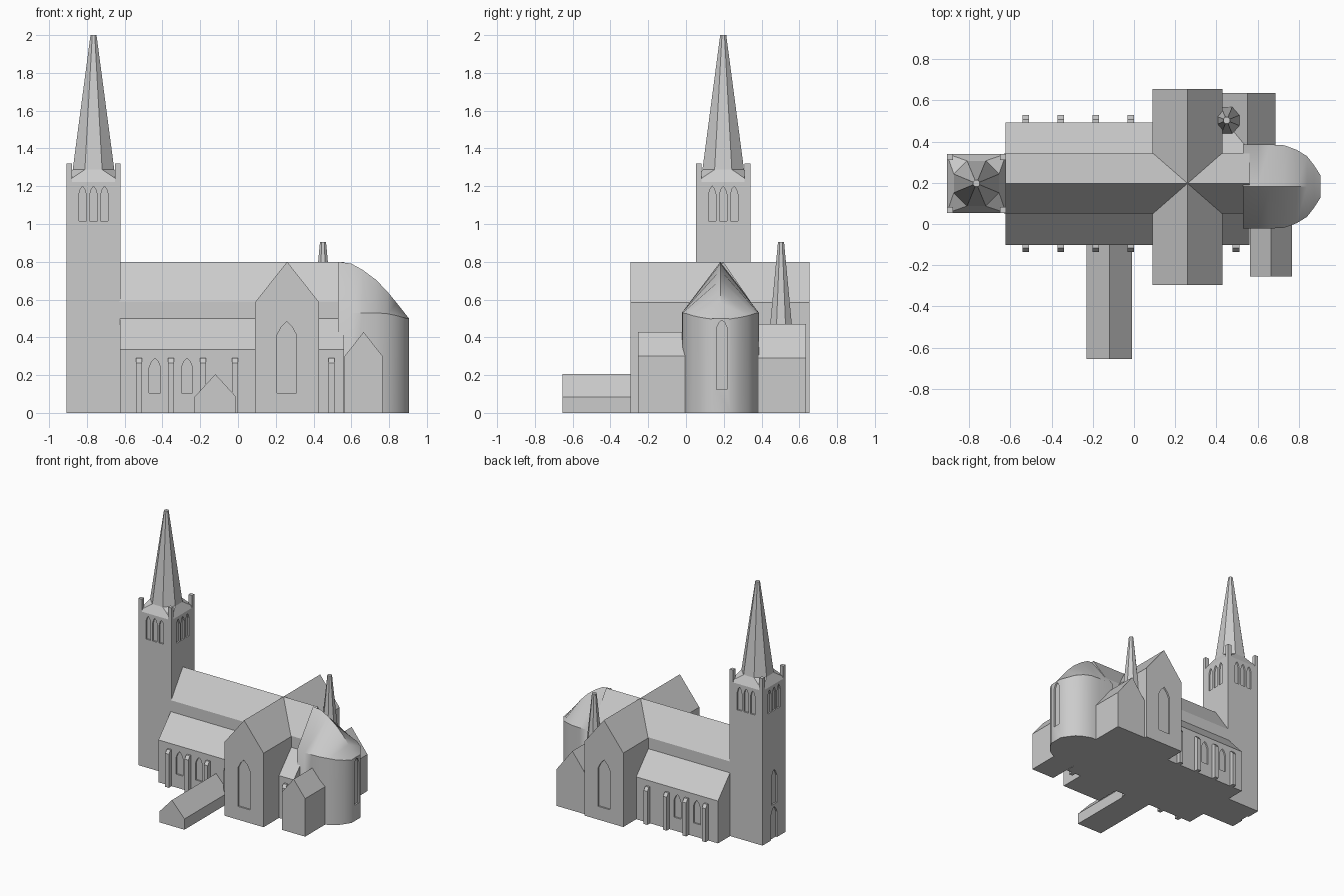
import bpy, bmesh, math

if "Cube" in bpy.data.objects:
    bpy.data.objects.remove(bpy.data.objects["Cube"])

stone = bpy.data.materials.new("grey stone")
stone.diffuse_color = (0.6, 0.6, 0.6, 1)
stone.use_nodes = True
stone.node_tree.nodes["Principled BSDF"].inputs["Base Color"].default_value = stone.diffuse_color


def finish(name, bm):
    bmesh.ops.recalc_face_normals(bm, faces=bm.faces)
    me = bpy.data.meshes.new(name)
    bm.to_mesh(me)
    bm.free()
    me.materials.append(stone)
    ob = bpy.data.objects.new(name, me)
    bpy.context.collection.objects.link(ob)
    return ob


def add_prism(bm, profile, axis, a, b):
    """Extrude a (horizontal, z) profile along x or y from a to b."""
    place = (lambda t, u, v: (t, u, v)) if axis == 'x' else (lambda t, u, v: (u, t, v))
    loft(bm, [[place(t, u, v) for u, v in profile] for t in (a, b)])


def loft(bm, rings):
    vs = [[bm.verts.new(p) for p in r] for r in rings]
    n = len(rings[0])
    for r, s in zip(vs, vs[1:]):
        for i in range(n):
            bm.faces.new((r[i], r[(i + 1) % n], s[(i + 1) % n], s[i]))
    bm.faces.new(vs[0])
    bm.faces.new(vs[-1])


def prism(name, profile, axis, a, b):
    bm = bmesh.new()
    add_prism(bm, profile, axis, a, b)
    return finish(name, bm)


def gable(c, half, eave, ridge):
    return [(c - half, 0), (c - half, eave), (c, ridge), (c + half, eave), (c + half, 0)]


def lancet(c, w, z0, shoulder, top):
    h = w / 2
    return [(c - h, z0), (c + h, z0), (c + h, shoulder), (c + h * 0.55, (shoulder + top) / 2 + 0.008),
            (c, top), (c - h * 0.55, (shoulder + top) / 2 + 0.008), (c - h, shoulder)]


def recess(ob, cuts, depth=0.012):
    """Cut shallow pointed openings: (profile, axis, wall position, inward sign)."""
    bm = bmesh.new()
    for prof, axis, wall, inward in cuts:
        add_prism(bm, prof, axis, wall - inward * 0.02, wall + inward * depth)
    cutter = finish("window_cutter", bm)
    cutter.hide_render = True
    mod = ob.modifiers.new("openings", 'BOOLEAN')
    mod.operation = 'DIFFERENCE'
    mod.solver = 'EXACT'
    mod.object = cutter
    bpy.context.view_layer.objects.active = ob
    bpy.ops.object.modifier_apply(modifier=mod.name)
    bpy.data.objects.remove(cutter)


CY = 0.197  # centre line of the church

# Nave and aisles
prism("nave", gable(CY, 0.145, 0.59, 0.80), 'x', -0.63, 0.56)
S, N = -0.102, 0.493
aisles = prism("aisles", [(S, 0), (S, 0.335), (0.052, 0.5), (0.342, 0.5), (N, 0.335), (N, 0)],
               'x', -0.625, 0.56)
recess(aisles, [(lancet(x, 0.06, 0.105, 0.24, 0.29), 'y', w, s)
                for x in (-0.44, -0.27) for w, s in ((S, 1), (N, -1))])

# Transept
transept = prism("transept", gable(0.26, 0.17, 0.585, 0.80), 'y', -0.295, 0.655)
recess(transept, [(lancet(0.258, 0.105, 0.105, 0.41, 0.485), 'y', w, s)
                  for w, s in ((-0.295, 1), (0.655, -1))])

# Rounded apse: cross-sections along x
AY = 0.182
bm = bmesh.new()
loft(bm, [[(x, AY - h, 0), (x, AY - h, e), (x, AY, r), (x, AY + h, e), (x, AY + h, 0)]
          for x, h, e, r in ((0.53, 0.204, 0.53, 0.80), (0.60, 0.204, 0.53, 0.79),
                             (0.66, 0.204, 0.53, 0.757), (0.73, 0.200, 0.53, 0.705),
                             (0.79, 0.178, 0.525, 0.643), (0.84, 0.147, 0.515, 0.582),
                             (0.875, 0.102, 0.505, 0.538), (0.905, 0.055, 0.498, 0.50))])
apse = finish("apse", bm)
recess(apse, [(lancet(0.19, 0.055, 0.125, 0.45, 0.49), 'x', 0.905, -1)])
bpy.ops.object.select_all(action='DESELECT')
apse.select_set(True)
bpy.context.view_layer.objects.active = apse
bpy.ops.object.shade_smooth_by_angle(angle=math.radians(40))

# Side chapels and long entrance porch
prism("south_chapel", gable(0.665, 0.101, 0.30, 0.428), 'y', -0.255, 0.05)
prism("north_chapel", gable(0.55, 0.138, 0.29, 0.47), 'y', 0.635, 0.3)
prism("porch", gable(-0.12, 0.11, 0.085, 0.205), 'y', -0.655, -0.05)

# Buttresses with sloped caps, on both aisles
for side, xs in ((-1, (-0.525, -0.355, -0.185, -0.015, 0.495)), (1, (-0.525, -0.355, -0.185, -0.015))):
    wall = S if side < 0 else N
    out = wall + side * 0.035
    for x in xs:
        prism("buttress", [(wall - side * 0.02, 0), (wall - side * 0.02, 0.29), (wall + side * 0.015, 0.29),
                           (out, 0.265), (out, 0)], 'x', x - 0.016, x + 0.016)

# Tower with belfry openings and west door
TX, TH = -0.765, 0.144
tower = prism("tower", [(TX - TH, 0), (TX - TH, 1.222), (TX + TH, 1.222), (TX + TH, 0)],
              'y', CY - TH, CY + TH)
cuts = []
for d in (-0.058, 0, 0.058):
    for s in (-1, 1):
        cuts.append((lancet(TX + d, 0.04, 1.015, 1.155, 1.2), 'y', CY + s * TH, -s))
        cuts.append((lancet(CY + d, 0.04, 1.015, 1.155, 1.2), 'x', TX + s * TH, -s))
cuts.append((lancet(CY, 0.075, -0.01, 0.2, 0.255), 'x', TX - TH, 1))
cuts.append((lancet(CY, 0.07, 0.275, 0.49, 0.55), 'x', TX - TH, 1))
recess(tower, cuts)

# Corner pinnacles
for sx in (-1, 1):
    for sy in (-1, 1):
        x, y = TX + sx * 0.129, CY + sy * 0.129
        prism("pinnacle", [(x - 0.015, 1.2), (x - 0.015, 1.32), (x + 0.015, 1.32), (x + 0.015, 1.2)],
              'y', y - 0.015, y + 0.015)


def octagon(cx, cy, apothem, z):
    r = apothem / math.cos(math.pi / 8)
    return [(cx + r * math.cos(math.pi / 8 + i * math.pi / 4),
             cy + r * math.sin(math.pi / 8 + i * math.pi / 4), z) for i in range(8)]


# Octagonal spire and the skirt that blends it into the square tower
bm = bmesh.new()
loft(bm, [octagon(TX, CY, 0.11, 1.288), octagon(TX, CY, 0.016, 2.0)])
finish("spire", bm)
bm = bmesh.new()
top = [bm.verts.new(p) for p in octagon(TX, CY, 0.11, 1.288)]
low = [bm.verts.new((TX + sx * TH, CY + sy * TH, 1.222)) for sx, sy in ((1, 1), (-1, 1), (-1, -1), (1, -1))]
for k in range(4):
    a, b, c = top[2 * k], top[2 * k + 1], top[(2 * k + 2) % 8]
    bm.faces.new((low[k], a, b))
    bm.faces.new((low[k], b, c, low[(k + 1) % 4]))
bm.faces.new(low)
bm.faces.new(top)
finish("spire_skirt", bm)

# Small turret spire beside the north transept
bm = bmesh.new()
loft(bm, [octagon(0.45, 0.503, 0.066, 0.36), octagon(0.45, 0.503, 0.058, 0.46), octagon(0.45, 0.503, 0.016, 0.905)])
finish("turret_spire", bm)
